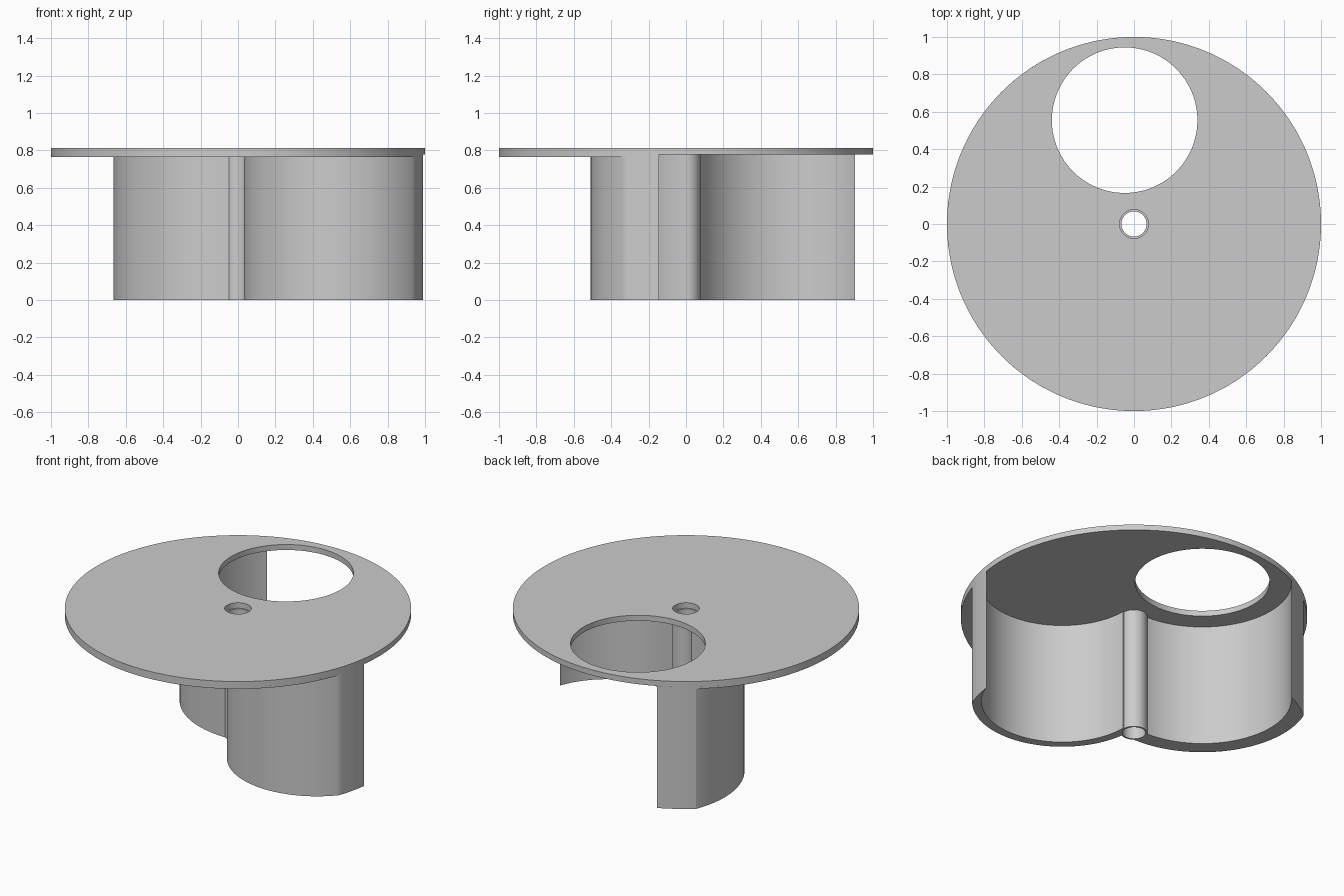
import bpy
import bmesh
import math

cube = bpy.data.objects.get("Cube")
if cube:
    bpy.data.objects.remove(cube, do_unlink=True)

# One plain grey for everything
grey = bpy.data.materials.new("plain grey")
grey.use_nodes = True
grey.diffuse_color = (0.6, 0.6, 0.6, 1)
grey.node_tree.nodes["Principled BSDF"].inputs["Base Color"].default_value = (0.6, 0.6, 0.6, 1)

TOP, DISC_UNDER, PLATE_UNDER = 0.812, 0.777, 0.765
RIM, TUBE, BORE = 1.0, 0.077, 0.067
ORIGIN = (0, 0)
BIG, SMALL = (-0.05, 0.555), (0.55, 0.01)    # centres of the two lobes


def arc(centre, radius, start, end, steps=64):
    angles = [start + (end - start) * i / steps for i in range(steps + 1)]
    return [(centre[0] + radius * math.cos(a), centre[1] + radius * math.sin(a)) for a in angles]


def circle(centre, radius, steps=160):
    return arc(centre, radius, 0, math.tau, steps)


def crossing(centre, radius, ring, side):
    """Angle about the origin where a lobe circle meets a ring around the origin."""
    d = math.hypot(*centre)
    c = (d * d + ring * ring - radius * radius) / (2 * d * ring)
    return math.atan2(centre[1], centre[0]) + side * math.acos(max(-1, min(1, c)))


def lobe_arc(centre, radius, side):
    """Arc of a lobe from the tube out to the rim, with its two end angles about the origin."""
    ends = [crossing(centre, radius, ring, side) for ring in (TUBE, RIM)]
    a, b = [math.atan2(ring * math.sin(t) - centre[1], ring * math.cos(t) - centre[0])
            for ring, t in zip((TUBE, RIM), ends)]
    sweep = (side * (a - b)) % math.tau
    return arc(centre, radius, a, a - side * sweep), ends[0], ends[1]


def prism(name, loops, low, high):
    """Extrude filled outlines, with inner loops as holes."""
    curve = bpy.data.curves.new(name, "CURVE")
    curve.dimensions = "2D"
    curve.fill_mode = "BOTH"
    curve.extrude = (high - low) / 2
    for loop in loops:
        clean = [p for i, p in enumerate(loop) if math.dist(p, loop[i - 1]) > 1e-4]
        spline = curve.splines.new("POLY")
        spline.points.add(len(clean) - 1)
        for point, (x, y) in zip(spline.points, clean):
            point.co = (x, y, 0, 1)
        spline.use_cyclic_u = True
    obj = bpy.data.objects.new(name, curve)
    bpy.context.collection.objects.link(obj)
    obj.location.z = (low + high) / 2
    bpy.ops.object.select_all(action="DESELECT")
    obj.select_set(True)
    bpy.context.view_layer.objects.active = obj
    bpy.ops.object.convert(target="MESH")
    obj = bpy.context.object
    bm = bmesh.new()
    bm.from_mesh(obj.data)
    bmesh.ops.remove_doubles(bm, verts=bm.verts, dist=1e-5)
    bmesh.ops.recalc_face_normals(bm, faces=bm.faces)
    bm.to_mesh(obj.data)
    bm.free()
    obj.data.materials.clear()
    obj.data.materials.append(grey)
    bpy.ops.object.shade_smooth_by_angle(angle=math.radians(30))
    return obj


def wall(name, centre, outer_radius, inner_radius, side):
    """Curved wall from the tube to the rim; returns its inner arc."""
    outer, outer_tube, outer_rim = lobe_arc(centre, outer_radius, side)
    inner, inner_tube, inner_rim = lobe_arc(centre, inner_radius, side)
    loop = (outer + arc(ORIGIN, RIM, outer_rim, inner_rim, 12)
            + inner[::-1] + arc(ORIGIN, TUBE, inner_tube, outer_tube, 16))
    prism(name, [loop], 0, DISC_UNDER)
    return inner, inner_tube, inner_rim


# Top disc with the large opening and the centre hole
prism("top_disc", [circle(ORIGIN, RIM, 200), circle(BIG, 0.389), circle(ORIGIN, TUBE, 64)],
      DISC_UNDER, TOP)

# Centre tube
prism("centre_tube", [circle(ORIGIN, TUBE, 64), circle(ORIGIN, BORE, 64)], 0, DISC_UNDER)

# Two curved walls
big_arc, big_tube, big_rim = wall("large_lobe_wall", BIG, 0.615, 0.515, 1)
small_arc, small_tube, small_rim = wall("small_lobe_wall", SMALL, 0.52, 0.466, -1)

# Thicker layer under the disc, outside the lobes
prism("under_plate", [big_arc[::-1] + arc(ORIGIN, TUBE, big_tube, small_tube + math.tau)
                      + small_arc + arc(ORIGIN, RIM, small_rim + math.tau, big_rim, 130)],
      PLATE_UNDER, DISC_UNDER)
